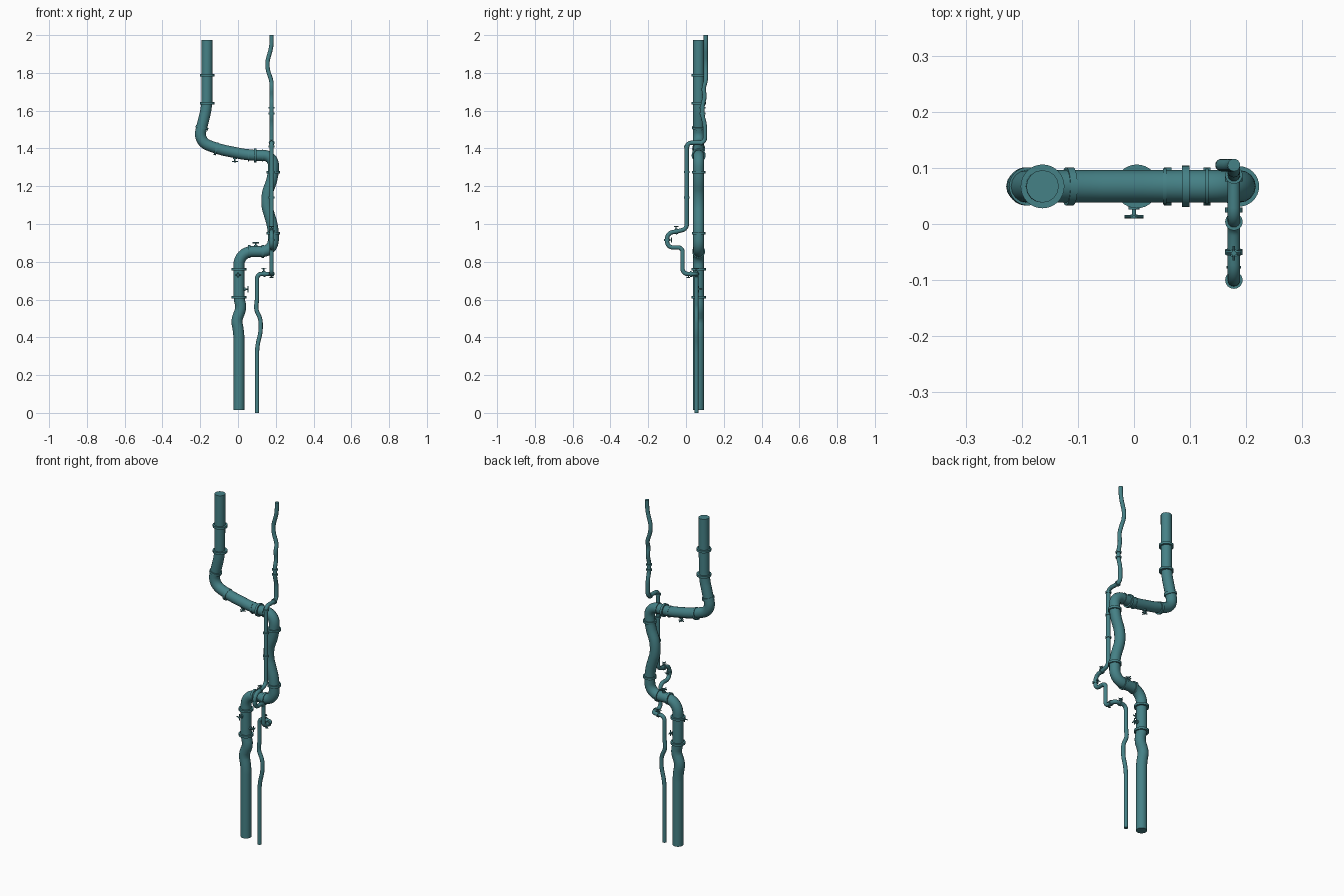
import bpy
from mathutils import Vector

if "Cube" in bpy.data.objects:
    bpy.data.objects.remove(bpy.data.objects["Cube"])

mat = bpy.data.materials.new("teal_paint")
mat.diffuse_color = (0.06, 0.22, 0.24, 1)
mat.use_nodes = True
mat.node_tree.nodes["Principled BSDF"].inputs["Base Color"].default_value = mat.diffuse_color


def finish(o, name):
    o.name = name
    o.data.materials.append(mat)
    bpy.ops.object.select_all(action='DESELECT')
    o.select_set(True)
    bpy.context.view_layer.objects.active = o
    bpy.ops.object.shade_smooth_by_angle()


def rounded(points, steps=8):
    """Polyline of (x, y, z, fillet) with each corner rounded off."""
    pts = [Vector(p[:3]) for p in points]
    out = [pts[0]]
    for i in range(1, len(pts) - 1):
        a, b, c = pts[i - 1:i + 2]
        u, v = a - b, c - b
        f = min(points[i][3], u.length * 0.48, v.length * 0.48)
        s, e = b + u.normalized() * f, b + v.normalized() * f
        for k in range(steps + 1):
            t = k / steps
            # weighted middle gives a near circular bend
            w = (1 - t) ** 2, 1.45 * t * (1 - t), t * t
            out.append((s * w[0] + b * w[1] + e * w[2]) / sum(w))
    return out + [pts[-1]]


def pipe(name, points, radius):
    path = rounded(points)
    cu = bpy.data.curves.new(name, 'CURVE')
    cu.dimensions = '3D'
    cu.bevel_depth = radius
    cu.bevel_resolution = 6
    cu.use_fill_caps = True
    sp = cu.splines.new('POLY')
    sp.points.add(len(path) - 1)
    for p, co in zip(sp.points, path):
        p.co = (*co, 1)
    o = bpy.data.objects.new(name, cu)
    bpy.context.collection.objects.link(o)
    bpy.ops.object.select_all(action='DESELECT')
    o.select_set(True)
    bpy.context.view_layer.objects.active = o
    bpy.ops.object.convert(target='MESH')
    finish(bpy.context.object, name)


def rod(name, center, axis, radius, length, sides=32):
    bpy.ops.mesh.primitive_cylinder_add(vertices=sides, radius=radius, depth=length, location=center)
    o = bpy.context.object
    o.rotation_euler = Vector(axis).to_track_quat('Z', 'Y').to_euler()
    finish(o, name)


def valve(name, base, axis, cross, s=1.0):
    """Stem with a collar, a small hub and crossed handle bars."""
    b, d, c = Vector(base), Vector(axis), Vector(cross)
    rod(name + "_collar", b + d * 0.003 * s, d, 0.010 * s, 0.008 * s, 16)
    rod(name + "_stem", b + d * 0.010 * s, d, 0.004 * s, 0.024 * s, 12)
    rod(name + "_hub", b + d * 0.020 * s, d, 0.006 * s, 0.007 * s, 12)
    for k, side in enumerate((c, d.cross(c))):
        rod(f"{name}_handle_{k}", b + d * 0.020 * s, side, 0.003 * s, 0.034 * s, 10)


# large pipe
Y = 0.067
big = [(0.005, 0.015, 0), (0.005, 0.42, .03), (-0.008, 0.49, .02), (0.017, 0.555, .02),
       (0.005, 0.61, .02), (0.005, 0.854, .07), (0.187, 0.854, .065), (0.187, 0.98, .04),
       (0.141, 1.13, .06), (0.189, 1.255, .05), (0.187, 1.363, .07), (0.06, 1.363, .05),
       (-0.11, 1.397, .05), (-0.21, 1.44, .07), (-0.165, 1.62, .04), (-0.163, 1.975, 0)]
pipe("large_pipe", [(x, Y, z, f) for x, z, f in big], 0.029)

# large pipe flanges: x, z, axis x, axis z, radius
for i, (x, z, ax, az, r) in enumerate([
        (0.005, .76, 0, 1, .039), (0.005, .612, 0, 1, .039), (0.06, .854, 1, 0, .034),
        (0.13, .854, 1, 0, .034), (0.187, .95, 0, 1, .036), (0.187, 1.275, 0, 1, .036),
        (0.092, 1.363, 1, 0, .037), (0.055, 1.364, 1, 0, .032), (0.13, 1.363, 1, 0, .032),
        (-0.115, 1.398, 1, -.25, .034), (-0.191, 1.51, .25, 1, .034),
        (-0.163, 1.64, 0, 1, .039), (-0.163, 1.788, 0, 1, .039)]):
    rod(f"large_flange_{i}", (x, Y, z), (ax, 0, az), r, 0.013 if r > .033 else 0.006)

# thin pipe
X, T = 0.178, 0.055
thin = [(0.101, T, 0, 0), (0.101, T, .35, .03), (0.12, T, .43, .02), (0.12, T, .495, .02),
        (0.094, T, .55, .02), (0.101, T, .60, .02), (0.101, T, .736, .025), (X, T, .736, .02),
        (X, -.018, .736, .025), (X, -.018, .876, .025), (X, -.1, .876, .03), (X, -.1, .952, .035),
        (X, -.04, .962, .02), (X, .004, .975, .025), (X, .004, 1.43, .025), (X, .1, 1.43, .025),
        (X, .1, 1.53, .02), (X, .087, 1.57, .02), (X, .087, 1.63, .02), (X, .1, 1.67, .02),
        (X, .092, 1.72, .02), (X, .105, 1.755, .02), (.149, .105, 1.84, .04), (X, .105, 1.94, .03),
        (X, .105, 2.0, 0)]
pipe("thin_pipe", thin, 0.0112)

# thin pipe collars: position, axis
for i, (p, a) in enumerate([
        ((X, .004, 1.275), (0, 0, 1)), ((X, .004, 1.14), (0, 0, 1)), ((X, .004, 1.41), (0, 0, 1)),
        ((X, .087, 1.585), (0, 0, 1)), ((X, .087, 1.615), (0, 0, 1)),
        ((X, -.1, .915), (0, 0, 1)), ((X, -.05, .961), (0, 1, .15)),
        ((X, .025, .736), (0, 1, 0)), ((.14, T, .736), (1, 0, 0)), ((X, .08, 1.43), (0, 1, 0))]):
    rod(f"thin_collar_{i}", p, a, 0.0155, 0.009, 24)

# valves
valve("front_valve", (0.0, Y - .034, .73), (0, -1, 0), (1, 0, 0))
valve("side_valve", (.033, Y, .655), (1, 0, 0), (0, 0, 1))
valve("upper_valve", (.094, Y, .881), (0, 0, 1), (1, 0, 0))
valve("lower_valve", (-.016, Y, 1.35), (0, 0, -1), (1, 0, 0))
valve("thin_top_valve", (.136, T, .746), (0, 0, 1), (1, 0, 0), .85)
valve("thin_loop_valve", (X, -.052, .972), (0, 0, 1), (0, 1, 0), .75)
valve("thin_inner_valve", (X, -.092, .915), (0, 1, 0), (1, 0, 0), .75)
valve("thin_low_valve", (X, .012, .729), (0, 0, -1), (0, 1, 0), .6)
